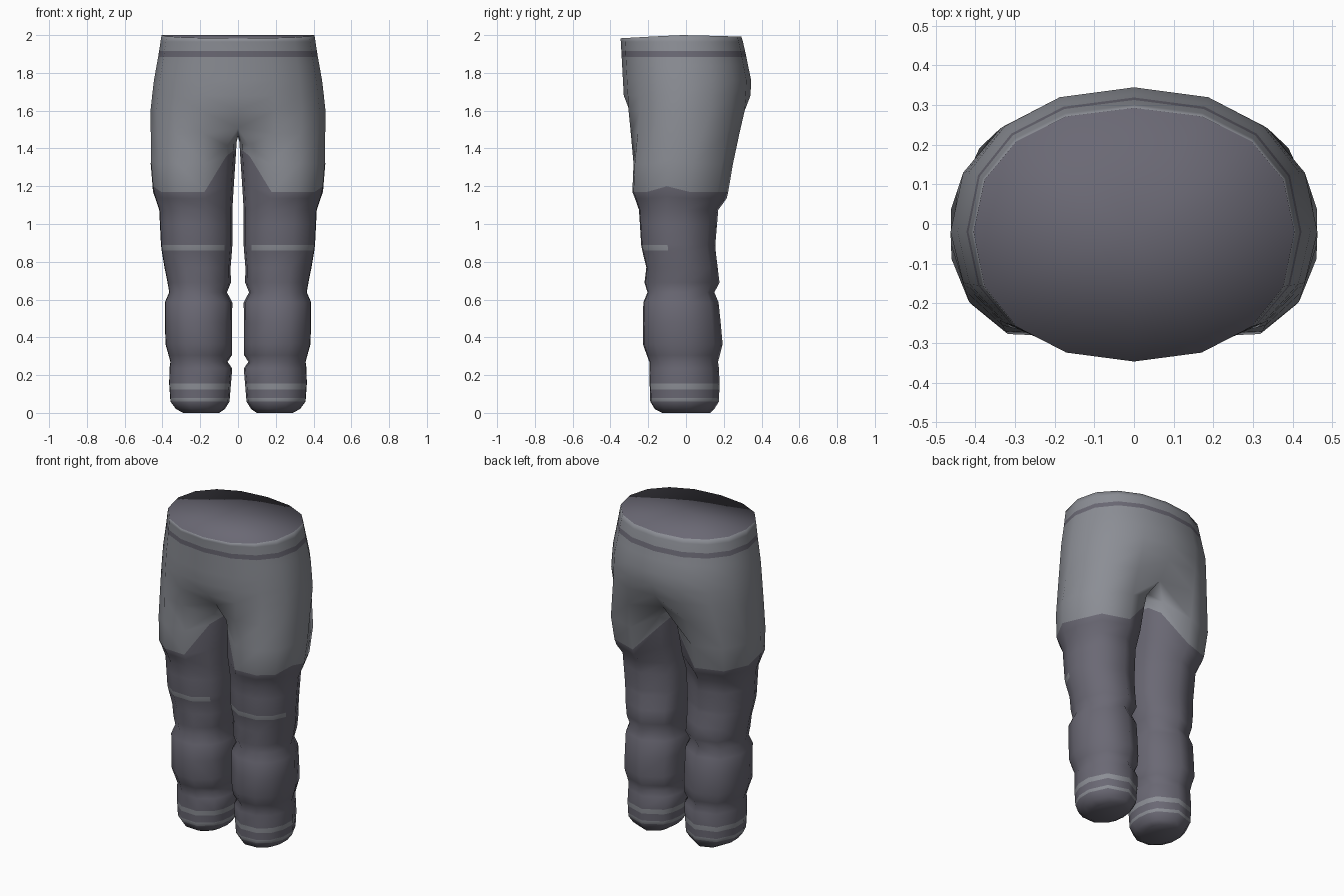
import bpy, bmesh, math

if "Cube" in bpy.data.objects:
    bpy.data.objects.remove(bpy.data.objects["Cube"])


def material(name, rgb):
    m = bpy.data.materials.new(name)
    m.diffuse_color = (*rgb, 1)
    m.use_nodes = True
    m.node_tree.nodes["Principled BSDF"].inputs["Base Color"].default_value = m.diffuse_color
    return m


GREY = material("light grey cloth", (0.26, 0.27, 0.30))
DARK = material("dark violet grey cloth", (0.145, 0.14, 0.175))


def lerp(table, z):
    """Read a (height, value) profile at height z."""
    for (a, va), (b, vb) in zip(table, table[1:]):
        if z <= b:
            t = max(0, (z - a) / (b - a))
            return va + (vb - va) * t
    return table[-1][1]


# Silhouette profiles as (height, value)
OUTER = [(0, .29), (.02, .33), (.06, .36), (.2, .37), (.27, .36), (.37, .388), (.6, .39), (.64, .365),
         (.76, .39), (.88, .41), (1.08, .42), (1.17, .453), (1.4, .472), (1.6, .463), (1.75, .447), (1.9, .42), (2, .405)]
INNER = [(0, .10), (.02, .07), (.06, .045), (.24, .03), (.27, .055), (.3, .033), (.6, .03), (.64, .06),
         (.67, .037), (.76, .04), (.88, .03), (1.1, .03), (1.3, .015), (1.42, .008)]
FRONT = [(0, -.13), (.02, -.17), (.06, -.195), (.2, -.2), (.27, -.2), (.36, -.235), (.58, -.235), (.63, -.207),
         (.69, -.226), (.77, -.216), (.88, -.243), (1.08, -.256), (1.17, -.292), (1.35, -.285), (1.6, -.325), (2, -.347)]
BACK = [(0, .13), (.02, .15), (.06, .175), (.2, .18), (.27, .17), (.36, .195), (.58, .175), (.64, .15),
        (.69, .178), (.88, .155), (1.08, .172), (1.14, .22), (1.3, .243), (1.45, .295), (1.6, .335), (1.75, .347), (1.92, .312), (2, .293)]

# Column angles on the leg, measured from the front towards the outside
LEG_ANGLES = [-50, -15, 20, 50, 76, 100, 140, 185, 230, 250, 270, 290]
N, OUT = 12, 9                       # columns per ring, columns on the pelvis half ring
LEG_Z = [0, .02, .06, .08, .125, .155, .235, .27, .305, .365, .48, .585, .638, .69, .77,
         .86, .89, 1.0, 1.075, 1.135, 1.17, 1.32]
HIP_Z = [1.6, 1.68, 1.76, 1.84, 1.885, 1.915, 1.965, 2.0]
HEM = LEG_Z.index(1.17)              # ring where the overlay cloth ends
RISE = [.19, .0, 0, 0, .03, 0, 0, 0, .17, .22, .22, .22]


def spow(v, p):
    return math.copysign(abs(v) ** p, v)


def leg_point(i, k):
    z = LEG_Z[k]
    if k == HEM:
        z += RISE[i]
    elif k == HEM + 1:
        z += RISE[i] * .5
    elif k == HEM - 1:
        z += RISE[i] * .3
    a = math.radians(LEG_ANGLES[i])
    xi, xo, f, b = (lerp(t, z) for t in (INNER, OUTER, FRONT, BACK))
    x = (xi + xo) / 2 + (xo - xi) / 2 * spow(math.sin(a), .92)
    y = (f + b) / 2 - (b - f) / 2 * spow(math.cos(a), .92)
    return x, y, z


def hip_point(i, z):
    a = math.pi * i / (OUT - 1)
    f, b = lerp(FRONT, z), lerp(BACK, z)
    c, s = math.cos(a), math.sin(a)
    x = lerp(OUTER, z) * spow(s, .9) if 0 < i < OUT - 1 else 0
    mid = -.02
    y = mid - spow(c, .9) * ((mid - f) if c > 0 else (b - mid))
    if z < 1.65 and i in (0, OUT - 1):   # shallow fold above the crotch
        y *= .92
    if z > 1.99:                         # waist dips at the front and back
        z -= (.017 if c > 0 else .008) * abs(c)
    return x, y, z


def crotch_point(i):
    """Ring where the leg joins the pelvis; its inner columns lie on the centre plane."""
    if 0 < i < OUT - 1:
        lx, ly, _ = leg_point(i, len(LEG_Z) - 1)
        hx, hy, _ = hip_point(i, 1.6)
        return lx * .45 + hx * .55, ly * .45 + hy * .55, 1.48
    return {0: (0, -.22, 1.51), 8: (0, .23, 1.50), 9: (0, .11, 1.47),
            10: (0, 0, 1.465), 11: (0, -.11, 1.47)}[i]


bm = bmesh.new()
rings = [[bm.verts.new(leg_point(i, k)) for i in range(N)] for k in range(len(LEG_Z))]
rings.append([bm.verts.new(crotch_point(i)) for i in range(N)])
crotch = len(rings) - 1
rings += [[bm.verts.new(hip_point(i, z)) for i in range(OUT)] for z in HIP_Z]


def is_grey(k, i):
    """Colour rule for the face above ring k in column i."""
    if k >= crotch + 1:
        return HIP_Z[k - crotch - 1] != 1.885          # waistband stripe
    if k >= HEM:
        return True                                    # thigh and hip cloth
    if LEG_Z[k] in (.06, .125):
        return True                                    # ankle stripes
    return LEG_Z[k] == .86 and i < 4                   # knee stripe


# Walls: closed leg rings below the crotch, open half rings above it
for k in range(len(rings) - 1):
    low, high = rings[k], rings[k + 1]
    for i in range(N if k < crotch else OUT - 1):
        j = (i + 1) % N
        face = bm.faces.new((low[i], low[j], high[j], high[i]))
        face.material_index = 0 if is_grey(k, i) else 1

# Foot sole and waist cap
bm.faces.new(rings[0][::-1]).material_index = 1
centre = bm.verts.new((0, -.02, 2.0))
for a, b in zip(rings[-1], rings[-1][1:]):
    bm.faces.new((a, b, centre)).material_index = 1

for face in bm.faces:
    face.smooth = True
bmesh.ops.recalc_face_normals(bm, faces=bm.faces[:])
if sum(f.normal.x * f.calc_center_median().x for f in bm.faces if f.calc_center_median().x > .3) < 0:
    bmesh.ops.reverse_faces(bm, faces=bm.faces[:])

mesh = bpy.data.meshes.new("trousers")
bm.to_mesh(mesh)
bm.free()
mesh.materials.append(GREY)
mesh.materials.append(DARK)
trousers = bpy.data.objects.new("trousers", mesh)
bpy.context.collection.objects.link(trousers)
mirror = trousers.modifiers.new("mirror", 'MIRROR')
mirror.use_clip = True
mirror.merge_threshold = .001
